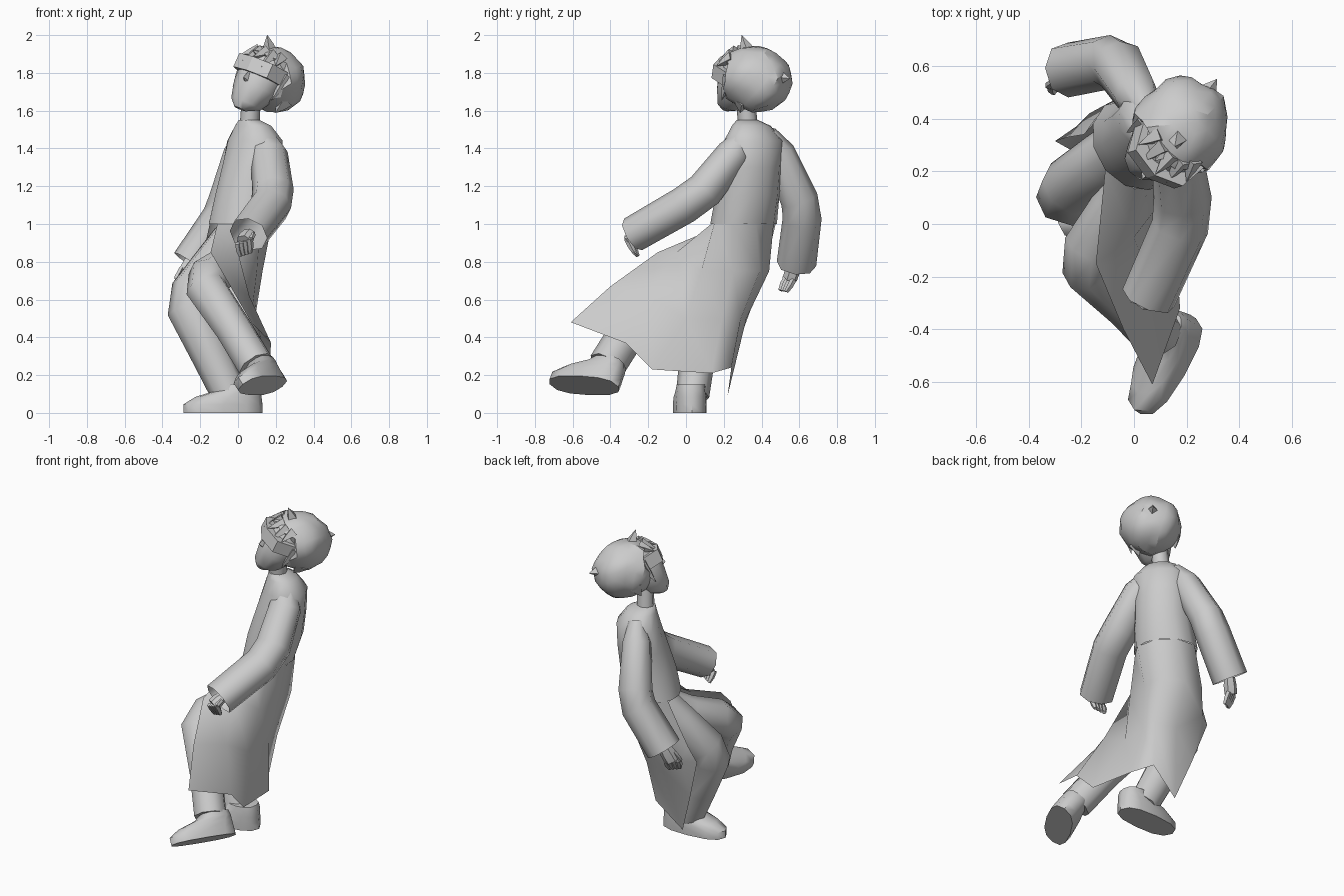
import bpy, bmesh, math, random
from mathutils import Vector as V

if "Cube" in bpy.data.objects:
    bpy.data.objects.remove(bpy.data.objects["Cube"])

random.seed(4)


def make(name, verts, faces, angle=40):
    me = bpy.data.meshes.new(name)
    me.from_pydata([tuple(v) for v in verts], [], faces)
    bm = bmesh.new()
    bm.from_mesh(me)
    bmesh.ops.remove_doubles(bm, verts=bm.verts, dist=0.0005)
    bmesh.ops.recalc_face_normals(bm, faces=bm.faces)
    bm.to_mesh(me)
    bm.free()
    ob = bpy.data.objects.new(name, me)
    bpy.context.collection.objects.link(ob)
    bpy.ops.object.select_all(action='DESELECT')
    ob.select_set(True)
    bpy.context.view_layer.objects.active = ob
    bpy.ops.object.shade_smooth_by_angle(angle=math.radians(angle))
    return ob


def loft(name, rings, closed=True, caps=(True, True), angle=40):
    n = len(rings[0])
    faces = []
    for r in range(len(rings) - 1):
        for i in range(n if closed else n - 1):
            j = (i + 1) % n
            faces.append((r*n + i, r*n + j, r*n + n + j, r*n + n + i))
    if closed and caps[0]:
        faces.append(tuple(range(n)))
    if closed and caps[1]:
        faces.append(tuple(range((len(rings) - 1)*n, len(rings)*n)))
    return make(name, [p for r in rings for p in r], faces, angle)


def ellipse(c, a, b, n, power=1.0):
    """ring of n points; power below 1 squares it off"""
    def f(x):
        return math.copysign(abs(x)**power, x)
    return [c + a*f(math.cos(2*math.pi*i/n)) + b*f(math.sin(2*math.pi*i/n)) for i in range(n)]


def tube(name, path, n=8, wide=1.0, ref=(1, 0, 0), caps=(True, True), angle=50, power=1.0):
    """path: list of (x, y, z, radius)"""
    pts = [V(p[:3]) for p in path]
    rings = []
    for i, p in enumerate(pts):
        t = (pts[min(i + 1, len(pts) - 1)] - pts[max(i - 1, 0)]).normalized()
        a = (V(ref) - t*t.dot(V(ref))).normalized()
        r = path[i][3]
        rings.append(ellipse(p, a*r*wide, t.cross(a)*r, n, power))
    return loft(name, rings, caps=caps, angle=angle)


# Coat body: twisted torso facing front-left
side, face = V((.64, -.77, 0)), V((-.77, -.64, 0))
torso = [(.06, .325, 1.55, .06, .055), (.08, .345, 1.52, .11, .09), (.09, .36, 1.44, .175, .13),
         (.07, .345, 1.3, .17, .15), (.045, .325, 1.15, .175, .165), (.01, .305, 1.0, .19, .155)]
loft("coat_body", [ellipse(V((x, y, z)), side*a, face*b, 12) for x, y, z, a, b in torso],
     caps=(True, False), angle=60)

# Coat skirt: open front, columns run from the front-right edge round the back
columns = [
    [(-.145, -.15, .85), (-.04, -.40, .67), (.07, -.61, .48)],
    [(0, -.05, .85), (.06, -.20, .62), (.175, -.32, .37)],
    [(.10, .08, .75), (.07, 0, .5), (.165, -.18, .23)],
    [(.13, .25, .75), (.09, .19, .5), (.13, .135, .21)],
    [(.11, .39, .75), (.08, .29, .5), (.05, .24, .24)],
    [(-.03, .44, .75), (-.06, .32, .5), (-.13, .22, .09)],
    [(-.17, .42, .78), (-.22, .37, .62), (-.22, .27, .35)],
    [(-.19, .34, .82), (-.25, .33, .7), (-.30, .315, .61)]]
for i, col in enumerate(columns):
    t = math.radians(90 - 42*i)
    col.insert(0, V((.01, .305, 1.0)) + side*.19*math.cos(t) + face*.155*math.sin(t))
loft("coat_skirt", columns, closed=False, angle=60)

# Sleeves with open, flared, squarish cuffs
tube("sleeve_front", [(.13, .32, 1.46, .06), (.165, .25, 1.37, .09), (.185, .10, 1.18, .1),
                      (.175, -.01, 1.1, .1), (.055, -.28, .945, .096)], wide=1.1,
     caps=(True, False), power=.92, angle=65)
tube("sleeve_back", [(.05, .43, 1.48, .05), (.01, .49, 1.38, .085), (-.055, .60, 1.13, .1),
                     (-.09, .615, 1.03, .103), (-.25, .585, .79, .105)], caps=(True, False),
     power=.92, angle=65)


# Hands: palm, four curled fingers and a thumb
def hand(name, wrist, knuckle, tip, across):
    w, k, t, a = V(wrist), V(knuckle), V(tip), V(across)
    tube(name + "_palm", [(*w, .032), (*(w.lerp(k, .5)), .038), (*k, .036)], 6, 1.25, across)
    for i in range(4):
        o = a*(i - 1.5)*.026
        mid = k.lerp(t, .5) + o
        tube(name + "_finger", [(*(k + o), .017), (*mid, .017), (*(t + o*.8), .012)], 5)
    th = w.lerp(k, .4) + a*.04
    tube(name + "_thumb", [(*th, .015), (*(k + a*.05), .015), (*(k.lerp(t, .4) + a*.04), .01)], 5)


hand("hand_front", (.06, -.25, .95), (.03, -.30, .91), (.04, -.265, .84), (.8, -.3, .3))
hand("hand_back", (-.25, .58, .80), (-.285, .55, .71), (-.28, .515, .645), (-.8, -.5, .1))

# Trouser legs
tube("leg_standing", [(-.02, .30, .92, .11), (-.10, .24, .81, .115), (-.235, .14, .635, .115),
                      (-.25, .11, .55, .115), (-.14, .06, .3, .095), (-.04, .035, .09, .088)],
     wide=1.1)
tube("leg_raised", [(0, .22, .88, .1), (-.06, .07, .78, .105), (-.16, -.09, .715, .11),
                    (-.17, -.16, .66, .11), (-.02, -.30, .44, .1), (.095, -.42, .25, .1)])


# Shoes: flat sole outline drawn up to the ankle
def shoe(name, centre, toe, out):
    c, d = V(centre), V(toe).normalized()
    w = V(out)
    w = (w - d*d.dot(w)).normalized()
    u = d.cross(w)
    u = u if u.z > 0 else -u
    rings = [ellipse(c + u*h + d*off, d*ln, w*wd, 12, .8) for h, off, ln, wd in
             [(0, 0, .21, .088), (.045, 0, .21, .09), (.085, -.03, .175, .087),
              (.12, -.085, .115, .08), (.15, -.1, .09, .075)]]
    loft(name, rings, angle=45)


shoe("shoe_standing", (-.08, .02, 0), (-1, -.06, 0), (0, 1, 0))
shoe("shoe_raised", (.13, -.54, .145), (-.5, -.86, .03), (.7, -.4, .58))

# Neck
tube("neck", [(.06, .33, 1.5, .053), (.07, .315, 1.66, .05)], 8)

# Head frame: local x across, y forwards, z towards the crown
fwd = V((-.5, -.8, .33)).normalized()
across = V((.82, -.47, -.3))
across = (across - fwd*fwd.dot(across)).normalized()
up = fwd.cross(across)
H = V((.15, .33, 1.77))


def hp(x, y, z):
    return H + across*x + fwd*y + up*z


# Face, nose and ears
loft("face", [ellipse(hp(0, f, h), across*a, fwd*b, 10) for h, f, a, b in
              [(-.215, .105, .035, .03), (-.175, .075, .085, .085), (-.08, .05, .125, .12),
               (.03, .04, .135, .13), (.12, 0, .11, .11)]], angle=50)
make("nose", [hp(0, .165, 0), hp(-.02, .155, -.07), hp(.02, .155, -.07), hp(0, .192, -.06),
              hp(0, .15, -.085)], [(0, 1, 3), (0, 3, 2), (1, 4, 3), (3, 4, 2)])
for s in (-1, 1):
    tube("ear", [(*hp(s*.12, .02, -.03), .035), (*hp(s*.15, .005, -.03), .025)], 6)

# Blindfold band, a boxy strip over the eyes
loft("blindfold", [ellipse(hp(0, .04, h), across*.15, fwd*.15, 8, .75)
                   for h in (-.02, .06)], caps=(True, True), angle=30)

# Hair: faceted tousled cap cut back around the face
bm = bmesh.new()
bmesh.ops.create_icosphere(bm, subdivisions=3, radius=1)
for v in bm.verts:
    a = math.atan2(v.co.y, v.co.x)
    k = 1.0 + .035*math.sin(5*a + 3*v.co.z) + random.uniform(-.03, .03)
    x, y, z = v.co.x*.182*k, v.co.y*.2*k - .04, v.co.z*.172*k + .015
    if z < .085 and y > .045:
        y = .045
    v.co = hp(x, y, z)
me = bpy.data.meshes.new("hair")
bm.to_mesh(me)
bm.free()
me.shade_smooth()
me.set_sharp_from_angle(angle=math.radians(25))
bpy.context.collection.objects.link(bpy.data.objects.new("hair", me))


def lock(base, tip, r):
    tube("hair_lock", [(*base, r), (*V(base).lerp(V(tip), .5), r*.6), (*tip, .001)], 4)


# Short fringe above the blindfold, side locks and loose tufts
for i in range(5):
    a = math.radians(-48 + 24*i)
    x, y = math.sin(a), math.cos(a)
    lock(hp(x*.11, y*.10, .12), hp(x*.16, y*.16 + .025, .06 - .035*(i % 2)), .035)
for s in (-1, 1):
    lock(hp(s*.14, .03, .04), hp(s*.135, .06, -.11), .035)
    lock(hp(s*.12, -.06, -.07), hp(s*.11, -.05, -.15), .05)
lock((.17, .33, 1.90), (.155, .295, 2.0), .045)
lock((.14, .29, 1.88), (.08, .24, 1.92), .04)
lock((.25, .46, 1.78), (.315, .55, 1.77), .06)
